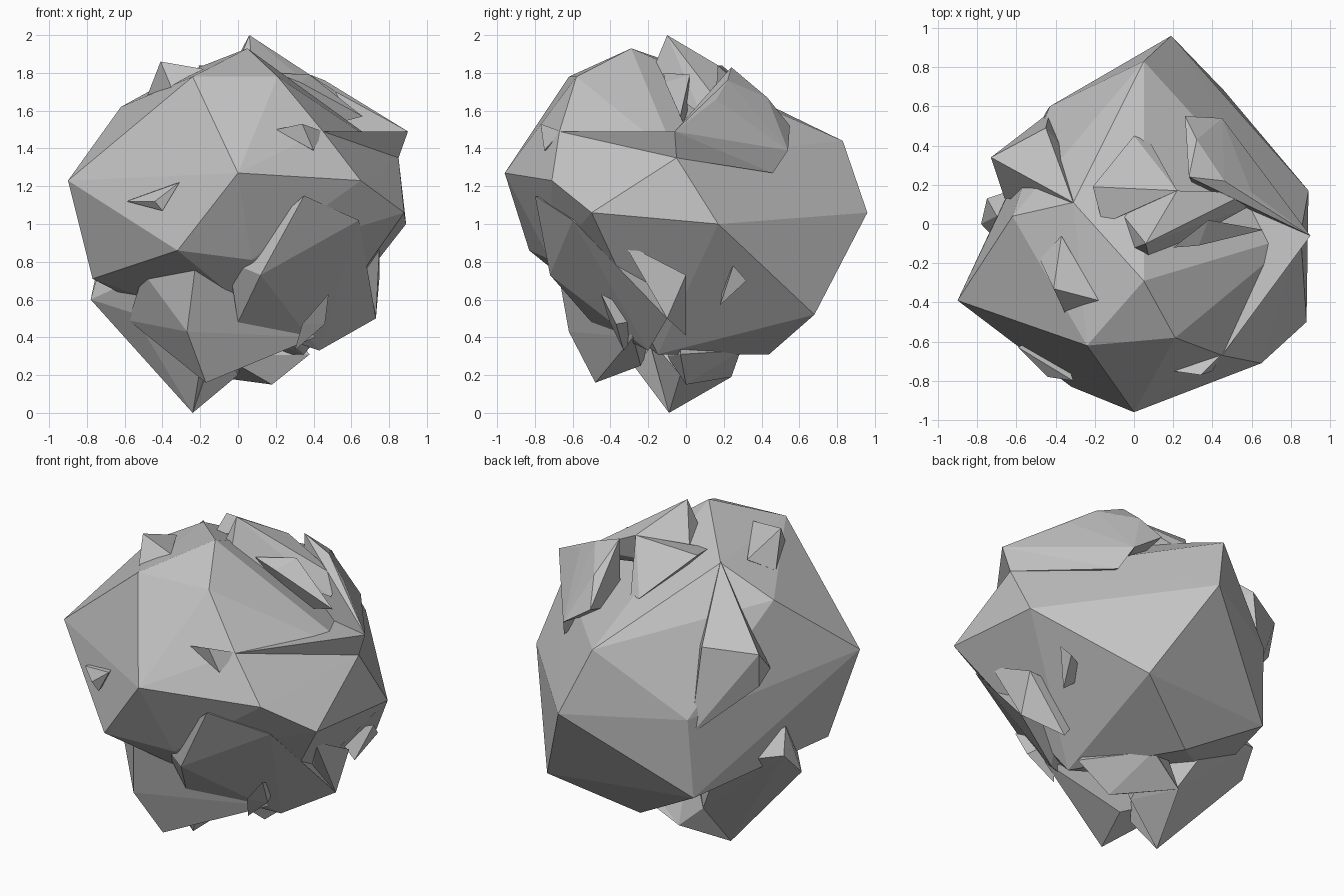
import bpy
import bmesh
from mathutils import Vector

# Remove the default object only
default_cube = bpy.data.objects.get("Cube")
if default_cube:
    bpy.data.objects.remove(default_cube, do_unlink=True)

# Single plain stone colour
stone = bpy.data.materials.new("stone_grey")
stone.use_nodes = True
stone.diffuse_color = (.54, .54, .54, 1)
shader = next(node for node in stone.node_tree.nodes if node.type == "BSDF_PRINCIPLED")
shader.inputs["Base Color"].default_value = stone.diffuse_color
shader.inputs["Roughness"].default_value = .9


def lump(name, *corners):
    """Make a flat-faced convex chunk of stone spanning the given corners."""
    bm = bmesh.new()
    for corner in corners:
        bm.verts.new(Vector(corner))
    hull = bmesh.ops.convex_hull(bm, input=bm.verts)
    # Throw away any corner that ended up inside the chunk
    unused = [item for item in hull["geom_interior"] if isinstance(item, bmesh.types.BMVert)]
    bmesh.ops.delete(bm, geom=unused, context="VERTS")
    bmesh.ops.recalc_face_normals(bm, faces=bm.faces)
    mesh = bpy.data.meshes.new(name)
    bm.to_mesh(mesh)
    bm.free()
    mesh.materials.append(stone)
    chunk = bpy.data.objects.new(name, mesh)
    bpy.context.scene.collection.objects.link(chunk)
    return chunk


# Corners shared by neighbouring chunks
front_point = (0, -.96, 1.27)
right_point = (-.9, -.39, 1.23)
left_point = (.9, -.06, 1.49)
left_notch = (.85, -.05, 1.35)
left_brow_edge = (.45, -.67, 1.49)
left_waist = (.89, .17, 1)
front_lip = (-.32, -.83, .86)
crown_front = (.05, -.29, 1.93)
crown_back = (.22, .17, 1.84)
back_ridge = (.05, .83, 1.44)
back_point = (.19, .96, 1.06)
ledge_end = (.45, .54, 1.39)
under_front = (.35, -.15, .31)
under_back = (0, .44, .31)
lowest_tip = (-.24, -.09, 0)
bottom_back = (-.12, .24, .19)
bottom_crease = (-.2, .12, .27)

# Large main body of the boulder
lump(
    "main_boulder",
    front_point, right_point, left_notch, left_brow_edge, left_waist, front_lip,
    crown_front, back_ridge, back_point, under_front, under_back,
    (-.24, -.62, 1.78),     # right brow
    (.21, -.58, 1.78),      # left brow
    (.65, -.71, 1.23),      # left cheek
    (.88, -.5, 1.06),       # left cheek, lower
    (.46, .68, .52),        # back left, low
    (-.77, -.27, .71),      # right side, low
    (-.45, .57, .57),       # back right, low
    (-.43, .6, 1.05),       # back right, middle
    (-.62, .04, 1.62),      # right shoulder
    (-.31, .11, 1.79),      # right shoulder, upper
    (.07, -.72, .81),       # front lip, centre
)

# Ridge jutting out at the back right
lump(
    "right_ridge",
    (-.31, .11, 1.8), (-.73, .34, 1.43), (-.45, .49, 1.46),
    (-.71, .31, 1.22), (-.66, .13, 1.25), (-.43, .57, .95),
    (-.2, .2, 1.3),
)

# Pointed chunk the boulder rests on, running out to the right
lump(
    "bottom_right_chunk",
    lowest_tip, bottom_crease,
    (-.78, 0, .6),          # right tip
    (-.75, .13, .74),
    (-.7, .04, .87),
    (-.56, -.18, .53),
    (-.5, -.3, .73),
    (-.2, -.27, .24),
    (-.4, .25, .65),
    (0, 0, .6),
)
lump(
    "bottom_tip",
    lowest_tip, bottom_crease, bottom_back,
    (0, -.03, .2), (.05, .25, .35), (-.1, .1, .6), (-.1, -.2, .4),
)

# Chunk under the front
lump(
    "bottom_front_chunk",
    (-.17, -.48, .16),      # front tip
    (-.27, -.62, .43),      # front edge
    (-.22, -.69, .82),      # front edge, upper
    (-.58, -.12, .49),      # right end
    (-.5, -.42, .74),       # right end, upper
    (.41, -.28, .4),        # left end
    (-.1, -.24, .25),
    (0, -.55, .72),
)

# Short spike under the left
lump(
    "bottom_left_spike",
    bottom_back, (.18, 0, .15), (.38, -.03, .31), (.1, .29, .33),
    (-.08, -.1, .3), (.1, 0, .6),
)

# Chunk bulging under the front left
lump(
    "front_left_chunk",
    (.35, -.8, 1.15), (.64, -.6, 1.02), (.12, -.72, .73),
    (0, -.5, .48), (-.05, -.65, .8), (.73, -.1, .5),
    (.43, -.2, .33), (.3, -.2, 1),
)

# Wedge on the lower left side
lump(
    "left_wedge",
    (.73, -.1, .5), (.75, 0, .73), (.75, -.33, .9),
    (.5, 0, .41), (.3, 0, .7),
)

# Slabs piled on the crown
lump(
    "crown_blade",
    crown_back, (.06, -.1, 2), (-.02, -.13, 1.8), (.08, -.19, 1.78),
    (.58, .16, 1.66), (.57, .08, 1.58), (-.1, .1, 1.7),
)
lump(
    "crown_plate",
    crown_back, (-.21, .19, 1.84), (0, .45, 1.62), (.08, .42, 1.6),
    (-.16, 0, 1.8), (.1, .1, 1.5),
)
lump(
    "crown_left_slab",
    left_point, ledge_end,
    (.28, .24, 1.83), (.46, .22, 1.76), (.6, .16, 1.66),
    (.32, .43, 1.67), (.26, .55, 1.52), (.3, .2, 1.4),
)
lump(
    "crown_left_shard",
    (.38, .02, 1.79), (.33, -.11, 1.75), (.66, -.03, 1.57),
    (.2, -.12, 1.8), (.4, 0, 1.5),
)

# Blade reaching from the front brow to the left point and on to the back
lump(
    "left_blade",
    left_point, left_notch, left_brow_edge, ledge_end,
    (.5, .46, 1.27),
)

# Small shards poking through the surface
lump(
    "right_brow_shard",
    (-.41, -.33, 1.86), (-.48, -.18, 1.68), (-.37, -.06, 1.76),
    (-.33, -.5, 1.67), (-.18, -.39, 1.82), (-.3, -.3, 1.6),
)
lump(
    "front_shard",
    (-.44, -.78, 1.12), (-.59, -.63, 1.12), (-.31, -.8, 1.22),
    (-.4, -.77, 1.07), (-.4, -.5, 1.2),
)
lump(
    "left_brow_shard",
    (.2, -.75, 1.5), (.34, -.77, 1.53), (.45, -.66, 1.49),
    (.4, -.75, 1.39), (.35, -.6, 1.4),
)
lump(
    "left_side_shard",
    (.74, .25, .78), (.72, .32, .7), (.66, .18, .57),
    (.5, .2, .7),
)
lump(
    "under_left_shard",
    (.48, -.45, .63), (.34, -.4, .47), (.46, -.37, .47),
    (.3, -.33, .33), (.4, -.2, .5),
)
